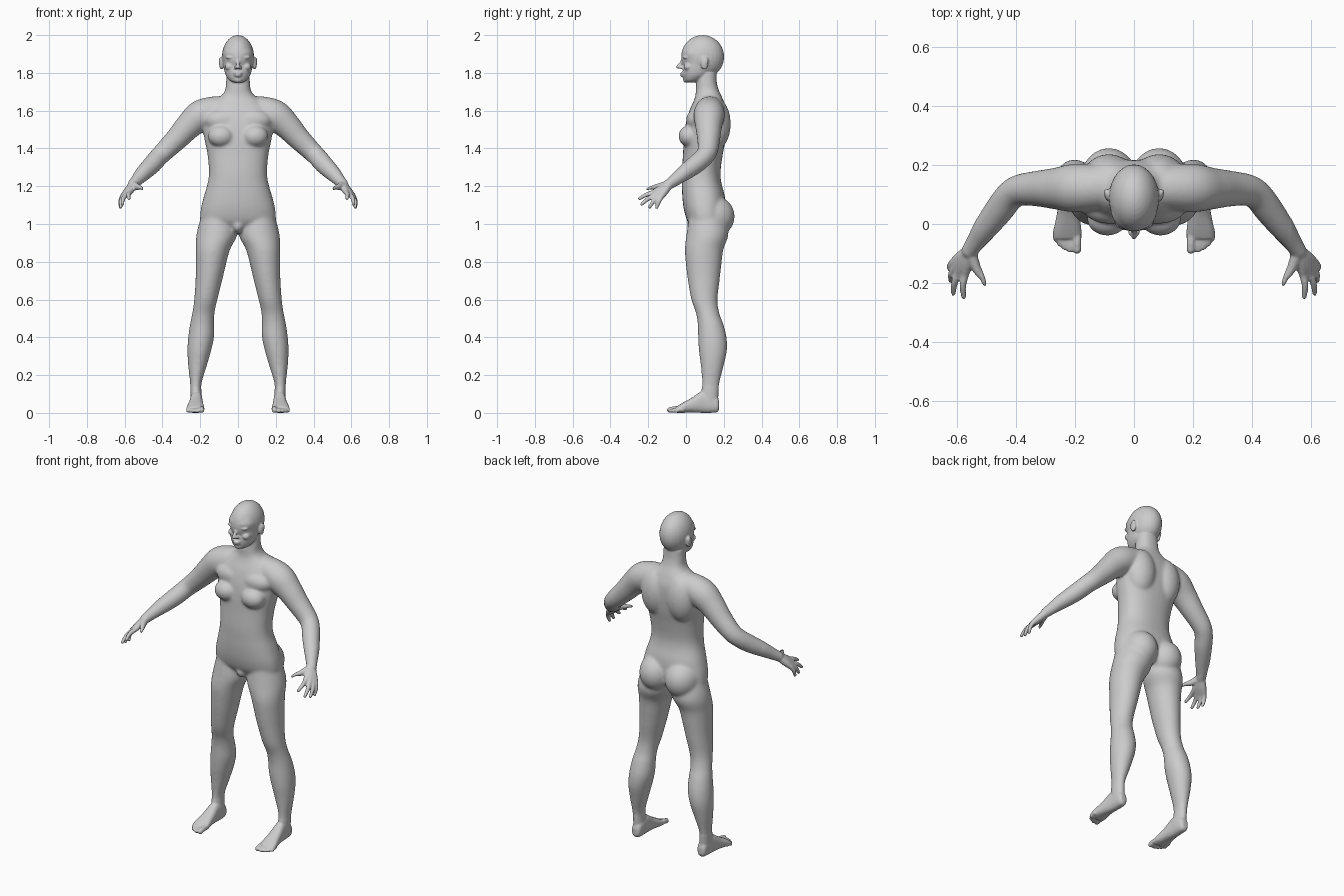
import bpy, bmesh, math
from mathutils import Vector, Matrix

bm = bmesh.new()
BOTH = (1, -1)
X, Y, Z = Vector((1, 0, 0)), Vector((0, 1, 0)), Vector((0, 0, 1))


def spline(rows, n=6):
    """Catmull-Rom through rows of any length."""
    p = [Vector(r) for r in rows]
    p = [2 * p[0] - p[1]] + p + [2 * p[-1] - p[-2]]
    out = []
    for i in range(1, len(p) - 2):
        a, b, c, d = p[i - 1:i + 3]
        for k in range(n):
            t = k / n
            out.append(0.5 * (2 * b + (c - a) * t + (2 * a - 5 * b + 4 * c - d) * t * t
                              + (3 * b - a - 3 * c + d) * t ** 3))
    return out + [p[-2]]


def skin(rings, sides):
    """Bridge rings into a closed skin, once per side."""
    for s in sides:
        vs = [[bm.verts.new((s * q.x, q.y, q.z)) for q in r] for r in rings]
        m = len(vs[0])
        for a, b in zip(vs, vs[1:]):
            for j in range(m):
                bm.faces.new((a[j], a[(j + 1) % m], b[(j + 1) % m], b[j]))
        bm.faces.new(vs[0][::-1])
        bm.faces.new(vs[-1])


def ring(c, u, v, power=2.0, m=32):
    def f(t):
        return math.copysign(abs(t) ** (2 / power), t)
    return [c + u * f(math.cos(2 * math.pi * j / m)) + v * f(math.sin(2 * math.pi * j / m))
            for j in range(m)]


def column(rows, sides=(1,), power=2.0):
    """Rows: z, x0, x1, y front, y back."""
    skin([ring(Vector(((a + b) / 2, (c + d) / 2, z)), X * (b - a) / 2, Y * (d - c) / 2, power)
          for z, a, b, c, d in spline(rows)], sides)


def limb(rows, sides=BOTH):
    """Round tube with ball ends; rows: x, y, z, radius."""
    pts = spline(rows)
    rings = []
    for i, p in enumerate(pts):
        t = (pts[min(i + 1, len(pts) - 1)] - pts[max(i - 1, 0)]).xyz.normalized()
        u = t.cross(X if abs(t.z) > 0.95 else Z).normalized()
        rings.append(ring(p.xyz, u * p.w, u.cross(t) * p.w, m=20))
    skin(rings, sides)
    for r in (rows[0], rows[-1]):
        ball(r[:3], (r[3],) * 3, sides)


def ball(c, r, sides=BOTH):
    for s in sides:
        mat = Matrix.Translation((s * c[0], c[1], c[2])) @ Matrix.Diagonal((*r, 1))
        bmesh.ops.create_uvsphere(bm, u_segments=28, v_segments=18, radius=1, matrix=mat)


# torso and neck
torso = [(.985, .18, .03, .19), (1.02, .2, .005, .205), (1.08, .197, -.012, .21),
         (1.15, .18, -.02, .205), (1.22, .16, -.022, .187), (1.28, .154, -.022, .183),
         (1.37, .162, -.016, .195), (1.45, .178, -.012, .21), (1.53, .188, -.002, .217),
         (1.6, .175, .018, .215), (1.65, .13, .04, .2), (1.68, .088, .05, .187),
         (1.71, .068, .052, .173), (1.75, .063, .055, .163), (1.8, .06, .06, .16)]
column([(z, -w, w, f, b) for z, w, f, b in torso], power=2.3)
ball((.09, .018, 1.465), (.07, .058, .058))         # breasts
ball((.08, .06, 1.55), (.1, .06, .06))              # upper chest
ball((.085, .155, 1.53), (.09, .082, .14))          # shoulder blades
ball((.085, .14, 1.04), (.1, .118, .112))           # buttocks
ball((0, .06, .99), (.035, .055, .04), (1,))        # groin

# legs
column([(1.06, .02, .19, .02, .2), (.95, .003, .219, .003, .225), (.865, .042, .224, -.006, .198),
        (.78, .065, .224, 0, .187), (.7, .084, .225, .01, .178), (.6, .109, .232, .028, .167),
        (.53, .124, .242, .052, .176), (.47, .126, .254, .062, .198), (.4, .127, .264, .064, .215),
        (.33, .142, .268, .068, .217), (.25, .165, .264, .078, .2), (.16, .192, .254, .085, .178),
        (.1, .193, .252, .08, .172), (.05, .19, .25, .08, .17)], BOTH)

# feet and toes, lofted from heel to ball of foot
foot = [(.176, .205, .235, .02, .06), (.165, .193, .246, .004, .085), (.13, .188, .25, 0, .11),
        (.085, .188, .253, 0, .115), (.03, .184, .262, .002, .08), (-.02, .178, .272, 0, .052),
        (-.05, .178, .272, 0, .034)]
skin([ring(Vector(((a + b) / 2, y, (c + d) / 2)), X * (b - a) / 2, Z * (d - c) / 2, 2.4)
      for y, a, b, c, d in spline(foot)], BOTH)
for x, tip, r in ((.193, -.086, .015), (.217, -.087, .0105), (.235, -.079, .01),
                  (.251, -.067, .01), (.265, -.05, .01)):
    limb([(x, -.02, r + .006, r), (x, (tip - .03) / 2, r + .006, r), (x, tip, r, r)])

# arms with shoulder
limb([(.06, .13, 1.605, .07), (.13, .125, 1.598, .078), (.2, .122, 1.572, .083),
      (.26, .12, 1.52, .072), (.32, .12, 1.455, .062), (.385, .115, 1.39, .054),
      (.42, .095, 1.355, .051), (.455, .05, 1.315, .05), (.5, -.01, 1.27, .043),
      (.535, -.06, 1.232, .033), (.556, -.09, 1.21, .028)])

# hands: each finger runs wrist, knuckle, middle joint, tip
wrist = Vector((.556, -.09, 1.208))
for knuckle, tip in (((.572, -.17, 1.168), (.577, -.246, 1.135)),
                     ((.594, -.166, 1.154), (.612, -.234, 1.105)),
                     ((.608, -.152, 1.144), (.62, -.192, 1.09)),
                     ((.614, -.132, 1.142), (.622, -.155, 1.088))):
    k, t = Vector(knuckle), Vector(tip)
    limb([(*wrist, .022), (*wrist.lerp(k, .55), .02), (*k, .014)])
    limb([(*k, .0135), (*(k.lerp(t, .5) + Vector((.005, 0, .004))), .0115), (*t, .009)])
limb([(.553, -.1, 1.208, .022), (.535, -.145, 1.197, .018), (.515, -.18, 1.193, .013),
      (.505, -.206, 1.185, .01)])

# head: cranium, face and jaw
ball((0, .088, 1.885), (.085, .114, .115), (1,))
face = [(1.748, .022, .005, .04), (1.76, .045, -.008, .075), (1.785, .064, -.015, .12),
        (1.81, .072, -.017, .14), (1.84, .077, -.012, .15), (1.862, .08, -.006, .15),
        (1.885, .08, -.02, .15), (1.91, .078, -.022, .14), (1.945, .065, -.003, .13)]
column([(z, -w, w, f, b) for z, w, f, b in face], power=2.2)
ball((0, .002, 1.765), (.024, .018, .018), (1,))                                 # chin
limb([(0, -.01, 1.878, .009), (0, -.028, 1.85, .009), (0, -.041, 1.832, .011)], (1,))  # nose
ball((.012, -.026, 1.828), (.01, .012, .008))       # nostrils
ball((0, -.018, 1.798), (.024, .014, .006), (1,))   # upper lip
ball((0, -.016, 1.785), (.02, .014, .006), (1,))    # lower lip
ball((.034, .012, 1.862), (.015, .016, .01))        # eyes
ball((.036, .0, 1.882), (.03, .018, .008))          # brows
ball((.045, .012, 1.832), (.024, .024, .02))        # cheeks
ball((.088, .098, 1.85), (.012, .02, .034))         # ears
ball((.093, .106, 1.862), (.009, .013, .022))       # ear rims

# fuse everything into one skin
bmesh.ops.recalc_face_normals(bm, faces=bm.faces[:])
mesh = bpy.data.meshes.new("body")
bm.to_mesh(mesh)
bm.free()
body = bpy.data.objects.new("body", mesh)
bpy.context.collection.objects.link(body)
bpy.context.view_layer.objects.active = body
body.select_set(True)
remesh = body.modifiers.new("fuse", 'REMESH')
remesh.mode = 'VOXEL'
remesh.voxel_size = 0.0055
bpy.ops.object.modifier_apply(modifier=remesh.name)

# blend torso and limbs strongly, keep face, hands and feet crisp
soft = body.vertex_groups.new(name="soft")
soft.add([v.index for v in body.data.vertices
          if .13 < v.co.z < 1.71 and abs(v.co.x) < .53], 1.0, 'REPLACE')
for name, count, group in (("blend", 30, "soft"), ("polish", 3, "")):
    sm = body.modifiers.new(name, 'SMOOTH')
    sm.factor, sm.iterations, sm.vertex_group = 0.5, count, group
    bpy.ops.object.modifier_apply(modifier=sm.name)
for p in body.data.polygons:
    p.use_smooth = True
